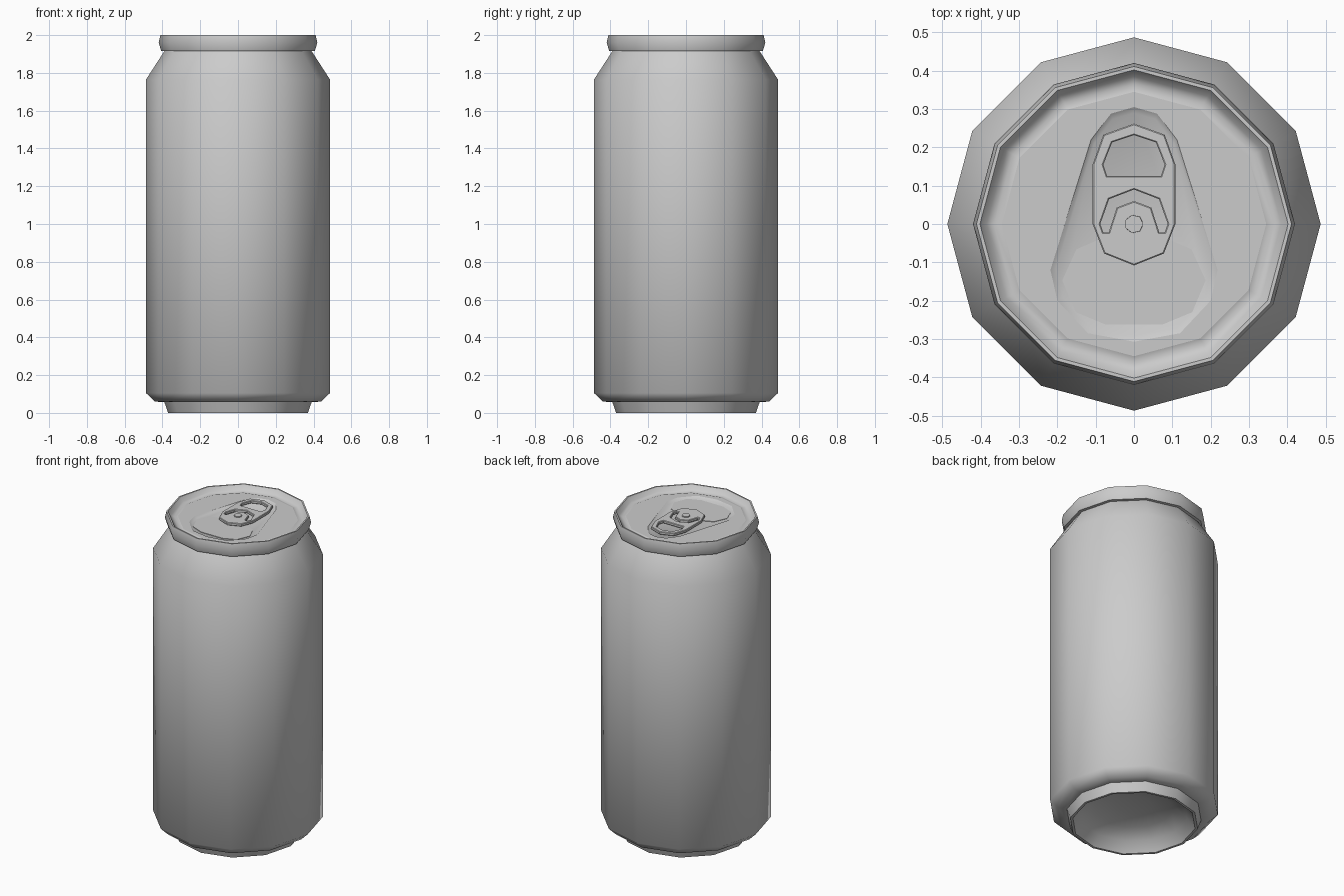
import bpy, bmesh, math

if "Cube" in bpy.data.objects:
    bpy.data.objects.remove(bpy.data.objects["Cube"])

SIDES = 12


def ring(r, n=SIDES):
    return [(r * math.cos(2 * math.pi * i / n), r * math.sin(2 * math.pi * i / n)) for i in range(n)]


def mirror(half):
    """Close an outline given its right half, top to bottom."""
    return half + [(-x, y) for x, y in reversed(half) if x > 0]


def finish(ob, angle=50):
    bpy.ops.object.select_all(action='DESELECT')
    ob.select_set(True)
    bpy.context.view_layer.objects.active = ob
    bpy.ops.object.shade_smooth_by_angle(angle=math.radians(angle))


def loft(name, loops, cap_start=False, cap_end=False):
    """Skin a stack of (outline, z) loops."""
    bm = bmesh.new()
    rows = [[bm.verts.new((x, y, z)) for x, y in pts] for pts, z in loops]
    for a, b in zip(rows, rows[1:]):
        n = len(a)
        for i in range(n):
            j = (i + 1) % n
            bm.faces.new((a[i], a[j], b[j], b[i]))
    if cap_start:
        bm.faces.new(rows[0][::-1])
    if cap_end:
        bm.faces.new(rows[-1])
    me = bpy.data.meshes.new(name)
    bm.to_mesh(me)
    bm.free()
    ob = bpy.data.objects.new(name, me)
    bpy.context.collection.objects.link(ob)
    finish(ob)
    return ob


def plate(name, outlines, z, thick=0.0, bevel=0.0):
    """Filled flat shape with holes, made from 2D poly curves."""
    cu = bpy.data.curves.new(name, 'CURVE')
    cu.dimensions = '2D'
    cu.fill_mode = 'BOTH'
    cu.extrude = max(thick / 2 - bevel, 0)
    cu.bevel_depth, cu.bevel_resolution, cu.offset = bevel, 0, -bevel
    for pts in outlines:
        s = cu.splines.new('POLY')
        s.points.add(len(pts) - 1)
        for p, (x, y) in zip(s.points, pts):
            p.co = (x, y, 0, 1)
        s.use_cyclic_u = True
    tmp = bpy.data.objects.new(name + "_curve", cu)
    bpy.context.collection.objects.link(tmp)
    deps = bpy.context.evaluated_depsgraph_get()
    me = bpy.data.meshes.new_from_object(tmp.evaluated_get(deps))
    bpy.data.objects.remove(tmp)
    ob = bpy.data.objects.new(name, me)
    ob.location.z = z + thick / 2
    bpy.context.collection.objects.link(ob)
    finish(ob, 30)
    return ob


# Can body: domed base, foot, wall, shoulder
body = [(0.10, 0.12), (0.22, 0.10), (0.31, 0.06), (0.355, 0.0), (0.37, 0.0), (0.39, 0.057),
        (0.44, 0.06), (0.487, 0.105), (0.487, 1.765), (0.39, 1.915)]
loft("can_body", [(ring(r), z) for r, z in body], cap_start=True)

# Rolled rim stepping down to the lid
PANEL, FLOOR = 1.972, 1.962
rim = [(0.39, 1.915), (0.407, 1.917), (0.42, 1.96), (0.411, 2.0), (0.402, 2.0),
       (0.385, 1.975), (0.365, 1.965), (0.345, PANEL)]
loft("lid_rim", [(ring(r), z) for r, z in rim])

# Lid panel with a teardrop recess
drop = mirror([(0, 0.305), (0.06, 0.288), (0.112, 0.22), (0.218, -0.12), (0.2, -0.2), (0.12, -0.285), (0, -0.307)])
inner = [(x * 0.93, y * 0.95) for x, y in drop]
plate("lid_panel", [ring(0.345), drop], PANEL)
loft("lid_recess", [(drop[::-1], PANEL), (inner[::-1], FLOOR)], cap_end=True)

# Scored mouth panel
mouth = mirror([(0, -0.03), (0.09, -0.04), (0.15, -0.066), (0.187, -0.147), (0.152, -0.23), (0.075, -0.262)])
plate("mouth_panel", [mouth], FLOOR, 0.003)

# Pull tab with finger hole and curved slot
tab = mirror([(0, 0.262), (0.08, 0.233), (0.108, 0.155), (0.108, 0), (0.078, -0.077), (0, -0.108)])
finger = mirror([(0, 0.232), (0.057, 0.213), (0.08, 0.155), (0.07, 0.125)])
slot = mirror([(0, 0.09), (0.065, 0.065), (0.088, 0), (0.08, -0.022), (0.066, -0.022), (0.045, 0.043), (0, 0.06)])
plate("pull_tab", [tab, finger, slot], FLOOR + 0.006, 0.018, 0.003)

# Rivet
loft("rivet", [(ring(0.026, 7), FLOOR), (ring(0.024, 7), FLOOR + 0.03)], cap_end=True)
